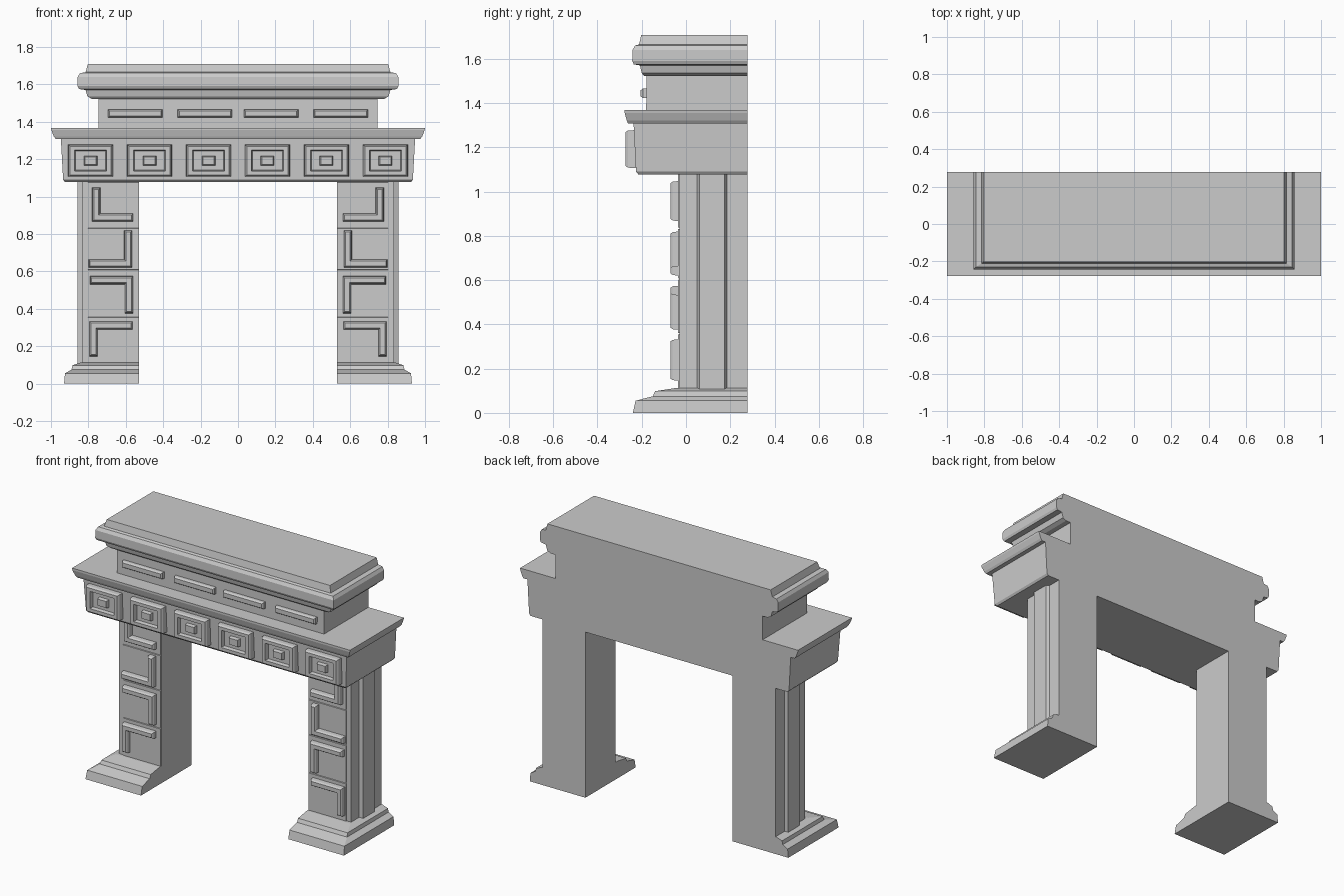
import bpy, bmesh

if "Cube" in bpy.data.objects:
    bpy.data.objects.remove(bpy.data.objects["Cube"])

BACK = 0.277


def loft(name, rings, mirror=False):
    """Skin a stack of equal-length closed loops and cap both ends."""
    bm = bmesh.new()
    loops = [[bm.verts.new(p) for p in ring] for ring in rings]
    n = len(loops[0])
    for a, b in zip(loops, loops[1:]):
        for i in range(n):
            j = (i + 1) % n
            bm.faces.new((a[i], a[j], b[j], b[i]))
    bm.faces.new(loops[0])
    bm.faces.new(loops[-1])
    bmesh.ops.recalc_face_normals(bm, faces=bm.faces)
    mesh = bpy.data.meshes.new(name)
    bm.to_mesh(mesh)
    bm.free()
    ob = bpy.data.objects.new(name, mesh)
    bpy.context.collection.objects.link(ob)
    if mirror:
        ob.modifiers.new("mirror", 'MIRROR')
    return ob


def tier(name, profile, inner=None):
    """Moulded block with a flat back; profile rows are (half width, front y, z).
    With an inner x the block covers one side only and is mirrored."""
    rings = []
    for x, y, z in profile:
        x0 = -x if inner is None else inner
        rings.append([(x0, y, z), (x, y, z), (x, BACK, z), (x0, BACK, z)])
    return loft(name, rings, inner is not None)


def relief(name, cx, cz, steps, mirror=False):
    """Rectangular ornament on the front; steps are (half width, half height, y)."""
    return loft(name, [[(cx - w, y, cz - h), (cx + w, y, cz - h),
                        (cx + w, y, cz + h), (cx - w, y, cz + h)]
                       for w, h, y in steps], mirror)


# Stepped leg bases
tier("leg_base", [(0.93, -0.24, 0), (0.925, -0.228, 0.055), (0.89, -0.15, 0.075),
                  (0.885, -0.14, 0.098), (0.845, -0.05, 0.112)], 0.53)

# Legs with a raised strip along the outer side
section = [(0.53, -0.03), (0.835, -0.03), (0.835, 0.05), (0.858, 0.06),
           (0.858, 0.175), (0.838, 0.185), (0.838, BACK), (0.53, BACK)]
loft("leg", [[(x, y, z) for x, y in section] for z in (0.09, 1.1)], True)

# Leg tiles, each carrying an L-shaped bar
T = 0.045
# corner x, corner z, x direction, z direction, width, height
bars = [(0.78, 0.866, -1, 1, 0.22, 0.182), (0.565, 0.62, 1, 1, 0.235, 0.2),
        (0.56, 0.575, 1, -1, 0.232, 0.2), (0.795, 0.333, -1, -1, 0.232, 0.188)]
bounds = [1.08, 0.834, 0.605, 0.358, 0.105]
for i, (cx, cz, sx, sz, w, h) in enumerate(bars):
    top, low = bounds[i], bounds[i + 1]
    relief("leg_tile", 0.667, (top + low) / 2,
           [(0.137, (top - low) / 2, -0.02),
            (0.134, (top - low) / 2 - 0.004, -0.036)], True)
    rings = []
    for t, y in ((0, -0.03), (0.003, -0.06), (0.01, -0.07)):
        outline = [(t, t), (w - t, t), (w - t, T - t), (T - t, T - t),
                   (T - t, h - t), (t, h - t)]
        rings.append([(cx + sx * u, y, cz + sz * v) for u, v in outline])
    loft("leg_l_bar", rings, True)

# Lintel and the shelf above it
tier("lintel", [(0.925, -0.215, 1.077), (0.935, -0.226, 1.09),
                (0.947, -0.237, 1.31)])
tier("shelf", [(0.975, -0.262, 1.308), (0.985, -0.268, 1.322),
               (0.998, -0.277, 1.355), (1.0, -0.277, 1.368)])

# Square coffers along the lintel
for cx in (0.157, 0.473, 0.788):
    relief("lintel_coffer", cx, 1.192,
           [(0.121, 0.086, -0.22), (0.118, 0.084, -0.262), (0.110, 0.077, -0.273),
            (0.086, 0.056, -0.273), (0.080, 0.051, -0.25), (0.036, 0.026, -0.25),
            (0.030, 0.021, -0.273)], True)

# Upper block with narrow raised bars
tier("upper_block", [(0.745, -0.18, 1.36), (0.745, -0.178, 1.54)])
for cx in (0.177, 0.55):
    relief("upper_bar", cx, 1.444,
           [(0.146, 0.022, -0.17), (0.145, 0.021, -0.195),
            (0.137, 0.014, -0.205)], True)

# Crown moulding
tier("crown", [(0.78, -0.188, 1.522), (0.805, -0.2, 1.535), (0.815, -0.208, 1.57),
               (0.85, -0.236, 1.575), (0.857, -0.243, 1.59), (0.857, -0.242, 1.64),
               (0.845, -0.23, 1.66), (0.815, -0.212, 1.665),
               (0.803, -0.202, 1.708)])
